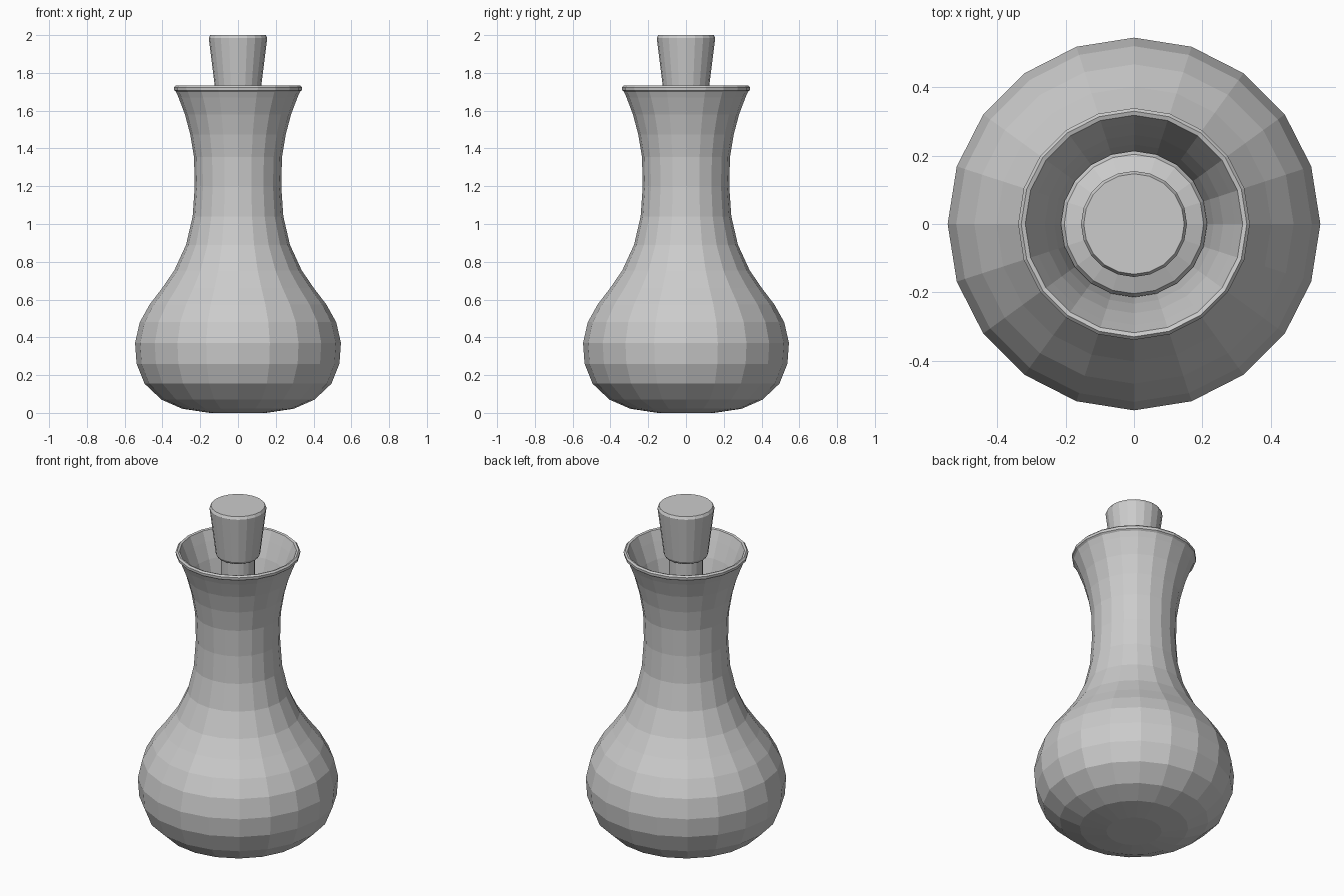
import bpy, bmesh
from math import sin, cos, pi

if "Cube" in bpy.data.objects:
    bpy.data.objects.remove(bpy.data.objects["Cube"])

SIDES = 20


def lathe(name, profile):
    """Revolve (radius, height) points about z; radius 0 becomes a pole."""
    bm = bmesh.new()
    rings = []
    for r, z in profile:
        if r == 0:
            rings.append([bm.verts.new((0, 0, z))] * SIDES)
        else:
            rings.append([bm.verts.new((r * cos(2 * pi * i / SIDES),
                                        r * sin(2 * pi * i / SIDES), z))
                          for i in range(SIDES)])
    for a, b in zip(rings, rings[1:]):
        for i in range(SIDES):
            j = (i + 1) % SIDES
            bm.faces.new(list(dict.fromkeys((a[i], a[j], b[j], b[i]))))
    bmesh.ops.recalc_face_normals(bm, faces=bm.faces)
    mesh = bpy.data.meshes.new(name)
    bm.to_mesh(mesh)
    bm.free()
    obj = bpy.data.objects.new(name, mesh)
    bpy.context.collection.objects.link(obj)
    return obj


# Bottle: rounded belly, narrow neck, flared mouth
outer = [(0.15, 0.0), (0.295, 0.022), (0.405, 0.07), (0.495, 0.155),
         (0.537, 0.26), (0.545, 0.37), (0.52, 0.48), (0.467, 0.575),
         (0.402, 0.66), (0.337, 0.755), (0.275, 0.89), (0.24, 1.04),
         (0.229, 1.2), (0.233, 1.355), (0.253, 1.475), (0.281, 1.58),
         (0.315, 1.67), (0.328, 1.70)]
lip = [(0.338, 1.708), (0.339, 1.723), (0.33, 1.732), (0.318, 1.728)]
wall = 0.02
inner = [(r - wall, max(z, wall + 0.005 + z * 0.6)) for r, z in reversed(outer[:-1])]
lathe("bottle", [(0, 0)] + outer + lip + inner + [(0, 0.025)])

# Stopper: tapered grip, thin stem and a plug seated in the neck
lathe("stopper", [
    (0, 2.0), (0.147, 2.0), (0.155, 1.985), (0.121, 1.715), (0.112, 1.70),
    (0.093, 1.70), (0.093, 1.46), (0.12, 1.425), (0.204, 1.395),
    (0.214, 1.38), (0.205, 1.2), (0.195, 1.13), (0, 1.13)])
